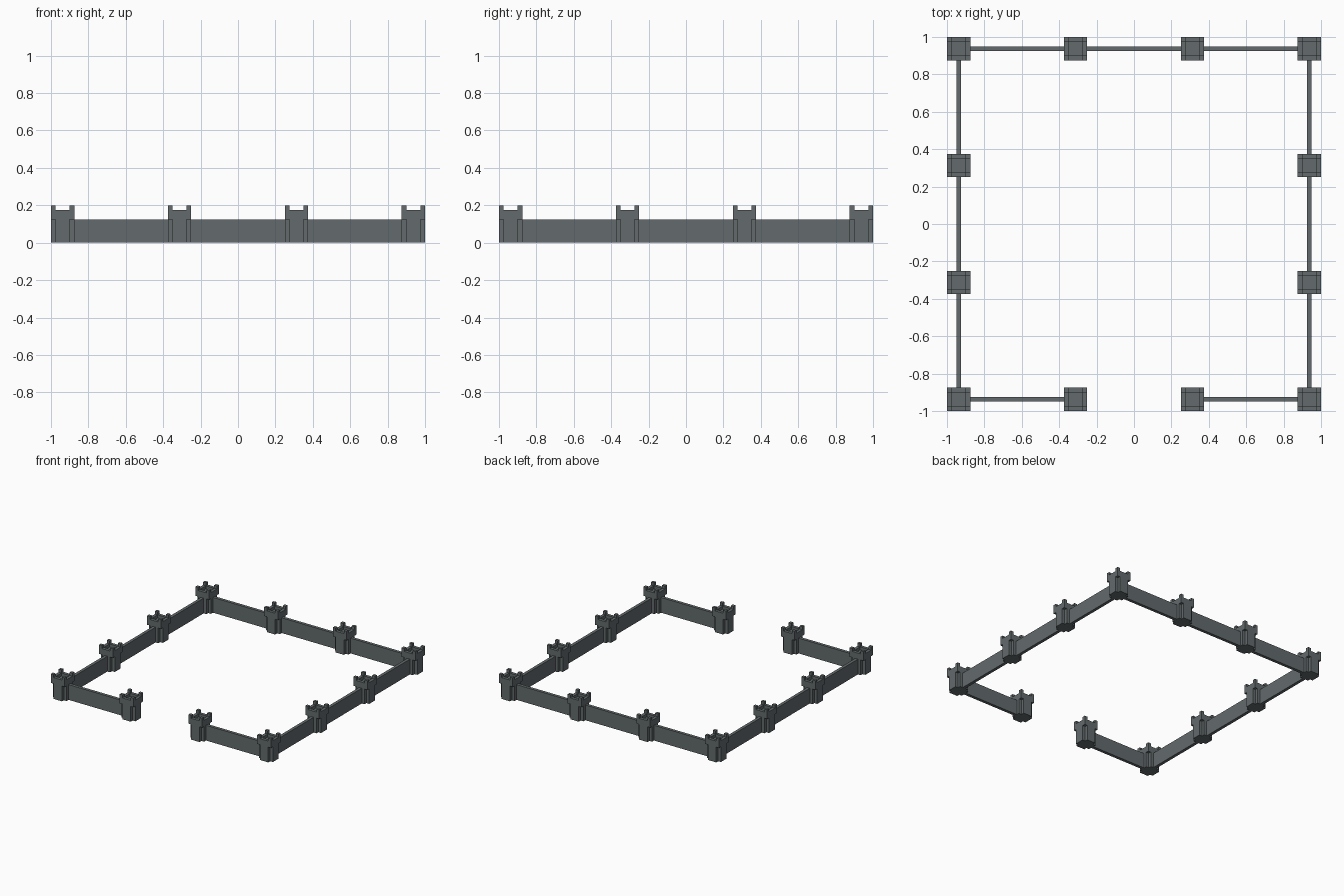
import bpy, bmesh
from mathutils import Matrix, Vector

if "Cube" in bpy.data.objects:
    bpy.data.objects.remove(bpy.data.objects["Cube"])

U = 0.025  # building block size

stone = bpy.data.materials.new("slate grey stone")
stone.diffuse_color = (0.125, 0.145, 0.152, 1)
stone.use_nodes = True
stone.node_tree.nodes["Principled BSDF"].inputs["Base Color"].default_value = stone.diffuse_color


def finish(name, bm):
    bmesh.ops.recalc_face_normals(bm, faces=bm.faces)
    mesh = bpy.data.meshes.new(name)
    bm.to_mesh(mesh)
    bm.free()
    mesh.materials.append(stone)
    ob = bpy.data.objects.new(name, mesh)
    bpy.context.collection.objects.link(ob)
    return ob


def add_box(bm, lo, hi):
    lo, hi = Vector(lo), Vector(hi)
    m = Matrix.Translation((lo + hi) / 2) @ Matrix.Diagonal((*(hi - lo), 1))
    bmesh.ops.create_cube(bm, size=1, matrix=m)


def prism(bm, outline, z0, z1):
    face = bm.faces.new([bm.verts.new((x, y, z0)) for x, y in outline])
    top = bmesh.ops.extrude_face_region(bm, geom=[face], use_keep_orig=True)["geom"]
    bmesh.ops.translate(bm, vec=(0, 0, z1 - z0),
                        verts=[v for v in top if isinstance(v, bmesh.types.BMVert)])


# Tower: cross-shaped shaft, square head with parapet, corner merlons
a, b = 2.5 * U, 1.5 * U
bm = bmesh.new()
prism(bm, [(a, -b), (a, b), (b, b), (b, a), (-b, a), (-b, b),
           (-a, b), (-a, -b), (-b, -b), (-b, -a), (b, -a), (b, -b)], 0, 5 * U)
add_box(bm, (-a, -a, 5 * U), (a, a, 6 * U))
for s in (-1, 1):
    y0, y1 = sorted((s * a, s * b))
    add_box(bm, (-a, y0, 6 * U), (a, y1, 7 * U))
    add_box(bm, (y0, -b, 6 * U), (y1, b, 7 * U))
    for t in (-1, 1):
        x0, x1 = sorted((t * a, t * b))
        add_box(bm, (x0, y0, 7 * U), (x1, y1, 8 * U))
tower = finish("tower", bm)

# Towers around the square
R = 1 - a
steps = [-R, -R / 3, R / 3, R]
spots = [(x, y) for x in steps for y in steps if R in (abs(x), abs(y))]
for i, (x, y) in enumerate(spots):
    ob = tower if i == 0 else tower.copy()
    if i:
        bpy.context.collection.objects.link(ob)
    ob.location = (x, y, 0)

# Curtain walls between neighbouring towers, open gateway at the front
h = U / 2
for p, q in zip(steps, steps[1:]):
    p, q = p + a, q - a
    for side, s in (("front", -R), ("back", R)):
        if side == "front" and p < 0 < q:
            continue
        bm = bmesh.new()
        add_box(bm, (p, s - h, 0), (q, s + h, 5 * U))
        finish(side + "_wall", bm)
    for side, s in (("left", -R), ("right", R)):
        bm = bmesh.new()
        add_box(bm, (s - h, p, 0), (s + h, q, 5 * U))
        finish(side + "_wall", bm)
